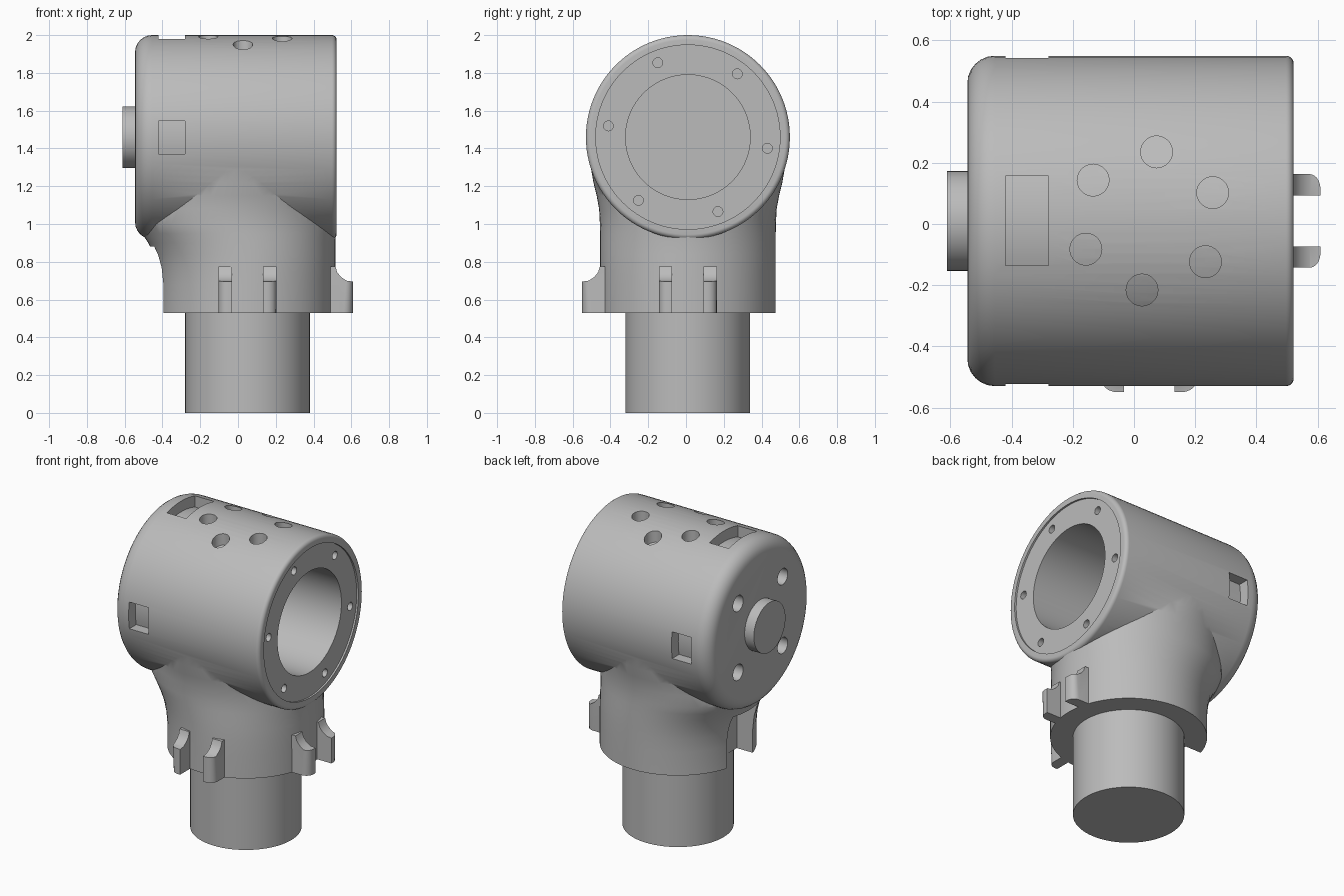
import bpy, bmesh, math
from mathutils import Matrix, Vector

old = bpy.data.objects.get("Cube")
if old:
    bpy.data.objects.remove(old, do_unlink=True)

grey = bpy.data.materials.new("plain_grey")
grey.use_nodes = True
grey.diffuse_color = (0.5, 0.5, 0.5, 1)
grey.node_tree.nodes["Principled BSDF"].inputs["Base Color"].default_value = (0.5, 0.5, 0.5, 1)

CY, CZ = 0.01, 1.46      # drum axis
NX = 0.05                # neck axis
R = 0.54                 # drum radius


def make(name, bm):
    bmesh.ops.recalc_face_normals(bm, faces=bm.faces)
    mesh = bpy.data.meshes.new(name)
    bm.to_mesh(mesh)
    bm.free()
    mesh.materials.append(grey)
    ob = bpy.data.objects.new(name, mesh)
    bpy.context.collection.objects.link(ob)
    return ob


def rod(name, start, end, radius, sides=48):
    """Cylinder between two points."""
    a, b = Vector(start), Vector(end)
    rot = (b - a).to_track_quat('Z', 'Y').to_matrix().to_4x4()
    bm = bmesh.new()
    bmesh.ops.create_cone(bm, cap_ends=True, segments=sides, radius1=radius, radius2=radius,
                          depth=(b - a).length, matrix=Matrix.Translation((a + b) / 2) @ rot)
    return make(name, bm)


def box(name, low, high):
    bm = bmesh.new()
    bmesh.ops.create_cube(bm, size=1)
    for v in bm.verts:
        v.co = [l if c < 0 else h for c, l, h in zip(v.co, low, high)]
    return make(name, bm)


def loft(name, rings):
    """Closed skin through a list of equal rings."""
    bm = bmesh.new()
    rows = [[bm.verts.new(p) for p in ring] for ring in rings]
    n = len(rows[0])
    for a, b in zip(rows, rows[1:]):
        for i in range(n):
            j = (i + 1) % n
            bm.faces.new((a[i], a[j], b[j], b[i]))
    bm.faces.new(rows[0])
    bm.faces.new(rows[-1])
    return make(name, bm)


def boolean(target, tool, operation='DIFFERENCE', keep=False):
    bpy.context.view_layer.objects.active = target
    mod = target.modifiers.new("bool", 'BOOLEAN')
    mod.operation, mod.object, mod.solver = operation, tool, 'EXACT'
    bpy.ops.object.modifier_apply(modifier=mod.name)
    if not keep:
        bpy.data.objects.remove(tool, do_unlink=True)


def smooth(ob):
    bpy.ops.object.select_all(action='DESELECT')
    ob.select_set(True)
    bpy.context.view_layer.objects.active = ob
    bpy.ops.object.shade_smooth_by_angle(angle=math.radians(30))


def circle(n):
    return [(math.cos(2 * math.pi * i / n), math.sin(2 * math.pi * i / n)) for i in range(n)]


# Drum: lathed along x, large rounding on one end and small on the other
quarter = [math.radians(a) for a in range(0, 91, 15)]
big, small = 0.09, 0.025
profile = [(-0.545 + big * (1 - math.sin(a)), R - big * (1 - math.cos(a))) for a in reversed(quarter)]
profile += [(0.522 - small * (1 - math.sin(a)), R - small * (1 - math.cos(a))) for a in quarter]
body = loft("body", [[(x, CY + r * c, CZ + r * s) for c, s in circle(96)] for x, r in profile])

# Neck: round at the foot, flaring into the drum (z, left x, right x, half depth)
sections = [(0.53, -0.415, 0.515, 0.465), (0.68, -0.415, 0.515, 0.465),
            (0.77, -0.425, 0.515, 0.465), (0.84, -0.445, 0.515, 0.465),
            (0.90, -0.475, 0.515, 0.465), (0.95, -0.508, 0.518, 0.465),
            (1.00, -0.542, 0.52, 0.466), (1.08, -0.542, 0.52, 0.470),
            (1.15, -0.540, 0.52, 0.483), (1.22, -0.535, 0.515, 0.500),
            (1.30, -0.530, 0.51, 0.514)]
neck = loft("neck", [[((l + r) / 2 + (r - l) / 2 * c, CY + d * s, z) for c, s in circle(72)]
                     for z, l, r, d in sections])
boolean(body, neck, 'UNION')

# Main bore, shallow face recess and slot in the neck
boolean(body, rod("bore", (-0.42, CY, CZ), (0.7, CY, CZ), 0.33, 96))
boolean(body, rod("recess", (0.51, CY, CZ), (0.7, CY, CZ), 0.488, 96))
boolean(body, box("slot", (-0.8, CY - 0.135, 0.4), (-0.28, CY + 0.135, 0.88)))

# Bolt holes around the open end
for k in range(6):
    a = math.radians(60 * k - 8)
    y, z = CY + 0.425 * math.cos(a), CZ + 0.425 * math.sin(a)
    boolean(body, rod("bolt_hole", (0.44, y, z), (0.6, y, z), 0.026, 20))

# Holes in the closed end
for sy in (-1, 1):
    for sz in (-1, 1):
        y, z = CY + sy * 0.23, CZ + sz * 0.225
        boolean(body, rod("end_hole", (-0.47, y, z), (-0.7, y, z), 0.052, 28))

# Pockets in the drum wall, each with a floor that follows the curve
core = rod("pocket_core", (-0.6, CY, CZ), (0.6, CY, CZ), 0.47, 96)
pockets = [box("top_pocket", (-0.42, -0.135, 1.7), (-0.28, 0.157, 2.2)),
           box("front_pocket", (-0.42, -0.8, 1.37), (-0.28, -0.3, 1.545)),
           box("back_pocket", (-0.42, 0.3, 1.37), (-0.28, 0.8, 1.545))]
for k in range(6):
    a = math.radians(84 + 60 * k)
    x, y = NX + 0.227 * math.cos(a), CY + 0.227 * math.sin(a)
    pockets.append(rod("top_hole", (x, y, 1.7), (x, y, 2.2), 0.052, 28))
for pocket in pockets:
    boolean(pocket, core, keep=True)
    boolean(body, pocket)
bpy.data.objects.remove(core, do_unlink=True)
smooth(body)

# Shaft below and knob on the closed end
smooth(rod("shaft", (NX, CY, 0), (NX, CY, 0.531), 0.33, 72))
smooth(rod("end_knob", (-0.612, CY, CZ), (-0.5, CY, CZ), 0.163, 56))

# Two pairs of clip fingers at the foot of the neck
side = [(0.40, 0.53), (0.56, 0.53), (0.56, 0.695), (0.525, 0.70), (0.495, 0.72),
        (0.475, 0.745), (0.466, 0.775), (0.40, 0.775)]
for label, turn in (("left", 0), ("front", -90)):
    for sign in (-1, 1):
        bm = bmesh.new()
        face = bm.faces.new([bm.verts.new((r, sign * 0.083, z)) for r, z in side])
        out = bmesh.ops.extrude_face_region(bm, geom=[face])["geom"]
        moved = [v for v in out if isinstance(v, bmesh.types.BMVert)]
        bmesh.ops.translate(bm, verts=moved, vec=(0, sign * 0.07, 0))
        corner = [e for e in bm.edges
                  if all(v.co.x > 0.55 and abs(v.co.y) > 0.1 for v in e.verts)]
        bmesh.ops.bevel(bm, geom=corner, offset=0.05, segments=5, profile=0.5, affect='EDGES')
        bm.transform(Matrix.Translation((NX, CY, 0)) @ Matrix.Rotation(math.radians(turn), 4, 'Z'))
        smooth(make(f"{label}_clip_finger_{'a' if sign < 0 else 'b'}", bm))
